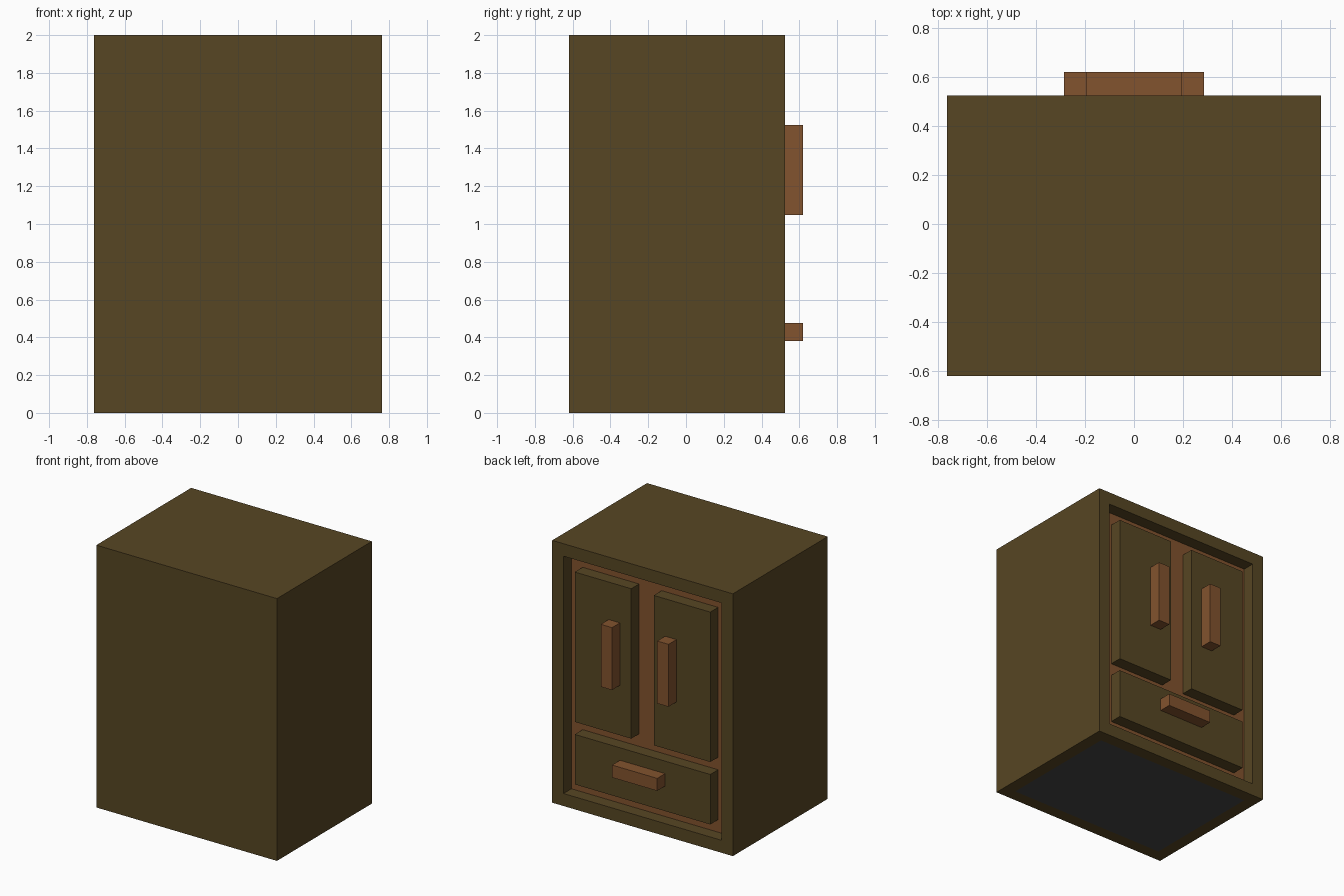
import bpy, bmesh
from mathutils import Vector

if "Cube" in bpy.data.objects:
    bpy.data.objects.remove(bpy.data.objects["Cube"])

U = 2 / 21  # the whole design sits on a grid of this size


def material(name, rgb):
    m = bpy.data.materials.new(name)
    lin = [((c / 255 + 0.055) / 1.055) ** 2.4 for c in rgb]
    m.diffuse_color = (*lin, 1)
    m.use_nodes = True
    m.node_tree.nodes["Principled BSDF"].inputs["Base Color"].default_value = m.diffuse_color
    return m


dark_wood = material("dark_wood", (87, 70, 35))
red_wood = material("red_wood", (130, 83, 46))
base_grey = material("base_grey", (70, 70, 70))


def box(name, lo, hi, mats, edit=None):
    """Box between two corners given in grid units."""
    lo, hi = Vector(lo) * U, Vector(hi) * U
    bm = bmesh.new()
    bmesh.ops.create_cube(bm, size=1)
    for v in bm.verts:
        v.co = Vector([(lo[i] + hi[i]) / 2 + v.co[i] * (hi[i] - lo[i]) for i in range(3)])
    bm.normal_update()
    if edit:
        edit(bm)
    me = bpy.data.meshes.new(name)
    bm.to_mesh(me)
    bm.free()
    for m in mats:
        me.materials.append(m)
    ob = bpy.data.objects.new(name, me)
    bpy.context.collection.objects.link(ob)
    return ob


def recess_back_and_mark_base(bm):
    back = max(bm.faces, key=lambda f: f.normal.y)
    base = min(bm.faces, key=lambda f: f.normal.z)
    for f in (back, base):
        bmesh.ops.inset_individual(bm, faces=[f], thickness=U, use_even_offset=True)
    # push the framed panel in by one grid unit
    bmesh.ops.inset_individual(bm, faces=[back], thickness=0, depth=-U)
    back.material_index = 1
    base.material_index = 2


# Cabinet body with recessed panel and base inset
box("cabinet_body", (-8, -6.5, 0), (8, 5.5, 21),
    [dark_wood, red_wood, base_grey], recess_back_and_mark_base)

# Pair of doors with upright handles
for side, s in (("left", 1), ("right", -1)):
    x0, x1 = sorted((s * 1, s * 6))
    box(side + "_door", (x0, 4.5, 7), (x1, 5.5, 19), [dark_wood])
    x0, x1 = sorted((s * 2, s * 3))
    box(side + "_door_handle", (x0, 5.5, 11), (x1, 6.5, 16), [red_wood])

# Drawer with a lying handle
box("drawer_front", (-6, 4.5, 2), (6, 5.5, 6), [dark_wood])
box("drawer_handle", (-2, 5.5, 4), (2, 6.5, 5), [red_wood])
